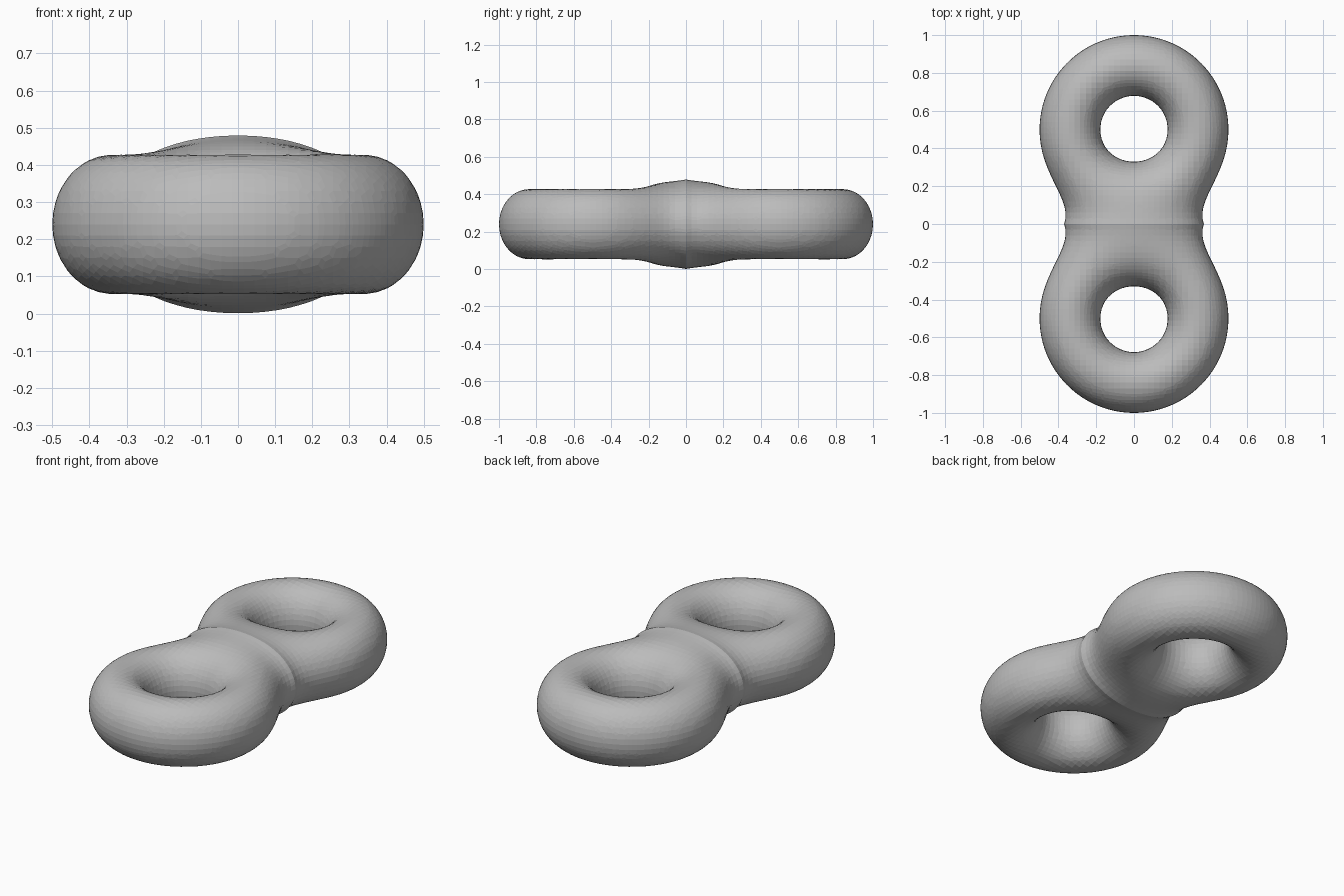
import bpy, bmesh, math
from itertools import product
from mathutils import Vector

if "Cube" in bpy.data.objects:
    bpy.data.objects.remove(bpy.data.objects["Cube"])

RING, TUBE_OUT, TUBE_IN, TUBE_Z = 0.3375, 0.1625, 0.159, 0.1875
STEP = 0.03
ORIGIN = Vector((-0.57, -1.065, -0.285))
COUNT = (39, 72, 20)
LIFT = 0.24


def ring_field(x, y, z):
    """Equals 1 on the surface of a ring around the z axis."""
    d = math.hypot(x, y) - RING
    return math.hypot(d / (TUBE_OUT if d > 0 else TUBE_IN), z / TUBE_Z)


def field(p):
    """Two rings melted together at the waist; negative inside."""
    a = ring_field(p[0], p[1] - 0.5, p[2])
    b = ring_field(p[0], p[1] + 0.5, p[2])
    k = 3.0 - 0.52 * (p[2] / 0.24) ** 2
    h = max(0.0, 1 - abs(a - b) / k)
    return min(a, b) - k / 4 * h ** 2.5 - 1


def settle(p):
    """Move a point onto the surface along the gradient."""
    e = 0.001
    for _ in range(4):
        g = Vector([(field(p + d) - field(p - d)) / (2 * e)
                    for d in (Vector((e, 0, 0)), Vector((0, e, 0)), Vector((0, 0, e)))])
        move = field(p) * g / max(g.length_squared, 1e-6)
        if move.length > STEP * 0.5:
            move.length = STEP * 0.5
        p = p - move
    return p


def grid_point(c):
    return ORIGIN + Vector(c) * STEP


# Sample the field on a grid
values = {c: field(grid_point(c)) for c in product(*map(range, COUNT))}
corners = list(product((0, 1), repeat=3))
edges = [(a, b) for a in corners for b in corners
         if a < b and sum(abs(i - j) for i, j in zip(a, b)) == 1]

# One surface vertex in every cell that the skin passes through
bm = bmesh.new()
verts = {}
for c in product(*(range(n - 1) for n in COUNT)):
    ids = {o: (c[0] + o[0], c[1] + o[1], c[2] + o[2]) for o in corners}
    if len({values[i] < 0 for i in ids.values()}) == 1:
        continue
    hits = []
    for a, b in edges:
        va, vb = values[ids[a]], values[ids[b]]
        if (va < 0) != (vb < 0):
            hits.append(grid_point(ids[a]).lerp(grid_point(ids[b]), va / (va - vb)))
    verts[c] = bm.verts.new(settle(sum(hits, Vector()) / len(hits)))

# One quad around every grid edge that crosses the skin
for c, v in values.items():
    for axis in range(3):
        n = list(c)
        n[axis] += 1
        n = tuple(n)
        if n not in values or (v < 0) == (values[n] < 0):
            continue
        u, w = (axis + 1) % 3, (axis + 2) % 3
        quad = []
        for du, dw in ((0, 0), (1, 0), (1, 1), (0, 1)):
            cell = list(c)
            cell[u] -= du
            cell[w] -= dw
            quad.append(verts[tuple(cell)])
        bm.faces.new(quad if v < 0 else quad[::-1])

bmesh.ops.recalc_face_normals(bm, faces=bm.faces)
bmesh.ops.translate(bm, verts=bm.verts, vec=(0, 0, LIFT))

# Double ring body
mesh = bpy.data.meshes.new("double_ring")
bm.to_mesh(mesh)
bm.free()
body = bpy.data.objects.new("double_ring", mesh)
bpy.context.collection.objects.link(body)
grey = bpy.data.materials.new("plain grey")
grey.diffuse_color = (0.5, 0.5, 0.5, 1)
grey.use_nodes = True
grey.node_tree.nodes["Principled BSDF"].inputs["Base Color"].default_value = grey.diffuse_color
mesh.materials.append(grey)
